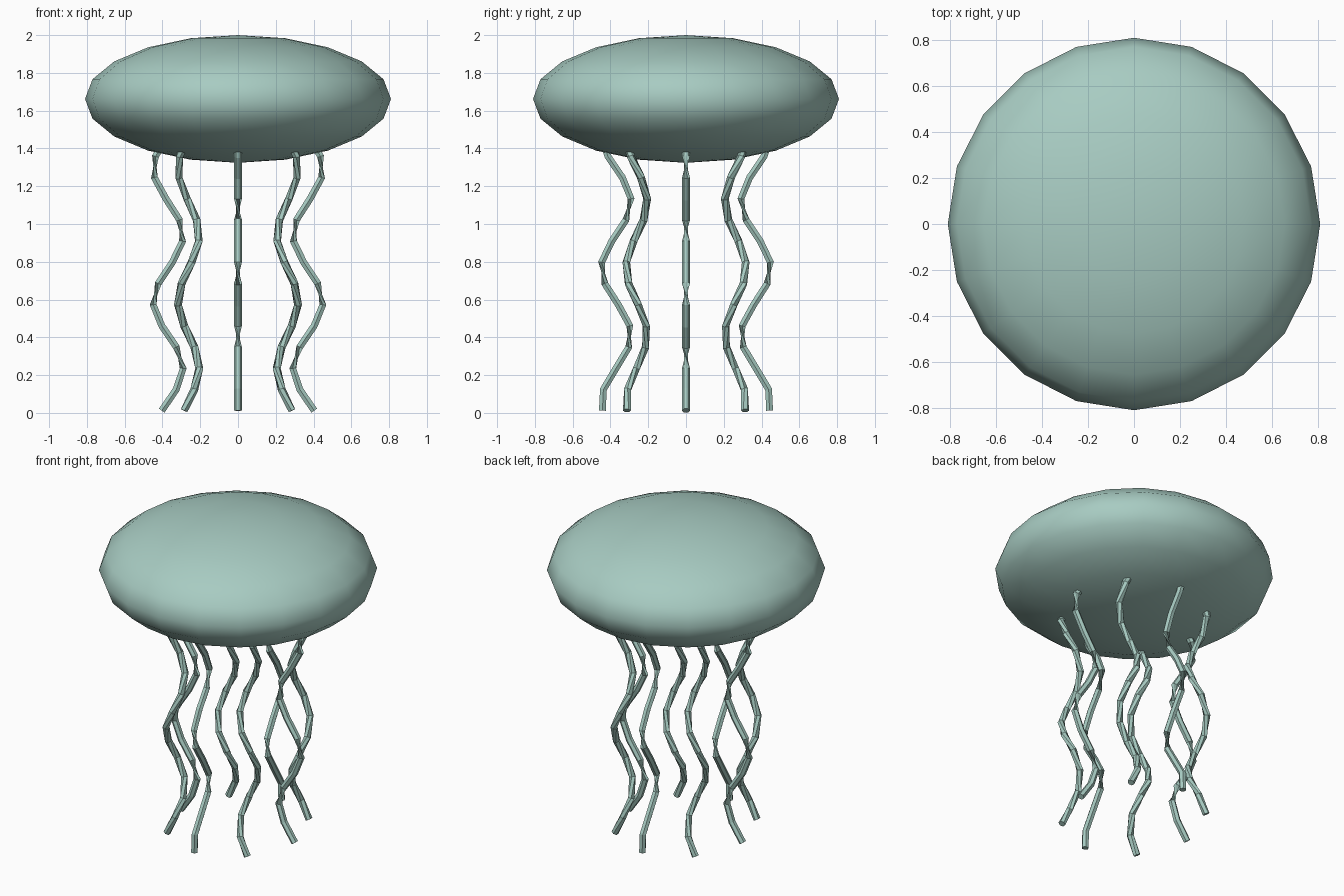
import bpy
import bmesh
from math import sin, cos, pi
from mathutils import Vector

cube = bpy.data.objects.get("Cube")
if cube:
    bpy.data.objects.remove(cube, do_unlink=True)

# Single pale sea green colour
colour = (0.39, 0.60, 0.54, 1.0)
jelly = bpy.data.materials.new("pale_sea_green")
jelly.use_nodes = True
jelly.diffuse_color = colour
shader = next(n for n in jelly.node_tree.nodes if n.type == 'BSDF_PRINCIPLED')
shader.inputs["Base Color"].default_value = colour

# Bell: flattened smooth sphere
bpy.ops.mesh.primitive_uv_sphere_add(segments=20, ring_count=10, radius=1,
                                     location=(0, 0, 1.662))
bell = bpy.context.object
bell.name = "bell"
bell.scale = (0.81, 0.81, 0.338)
bpy.ops.object.transform_apply(location=False, rotation=False, scale=True)
bpy.ops.object.shade_smooth()
bell.data.materials.append(jelly)

# Tentacles: wavy hexagonal tubes hanging in a circle
COUNT, STEPS, SIDES = 8, 13, 6
TOP, BOTTOM = 1.47, 0.012
RADIUS, SWAY, THICKNESS = 0.37, 0.08, 0.021


def tentacle_path(angle):
    """Points from the bell down, swaying out of phase in x and y."""
    return [Vector((cos(angle) * (RADIUS + SWAY * sin(i)),
                    sin(angle) * (RADIUS + SWAY * cos(i)),
                    TOP + (BOTTOM - TOP) * i / STEPS))
            for i in range(STEPS + 1)]


def make_tube(name, path):
    """Sweep a polygon along the path, keeping each ring level with z."""
    bm = bmesh.new()
    rings = []
    for i, point in enumerate(path):
        before, after = path[max(i - 1, 0)], path[min(i + 1, len(path) - 1)]
        tangent = (after - before).normalized()
        side = tangent.cross(Vector((0, 0, 1))).normalized()
        up = side.cross(tangent)
        turns = [2 * pi * k / SIDES for k in range(SIDES)]
        rings.append([bm.verts.new(point + THICKNESS * (side * cos(t) + up * sin(t)))
                      for t in turns])
    for a, b in zip(rings, rings[1:]):
        for k in range(SIDES):
            n = (k + 1) % SIDES
            bm.faces.new((a[k], a[n], b[n], b[k]))
    bm.faces.new(rings[0])
    bm.faces.new(rings[-1])
    bmesh.ops.recalc_face_normals(bm, faces=bm.faces)
    mesh = bpy.data.meshes.new(name)
    bm.to_mesh(mesh)
    bm.free()
    mesh.materials.append(jelly)
    bpy.context.collection.objects.link(bpy.data.objects.new(name, mesh))


for t in range(COUNT):
    make_tube(f"tentacle_{t + 1}", tentacle_path(2 * pi * t / COUNT))
